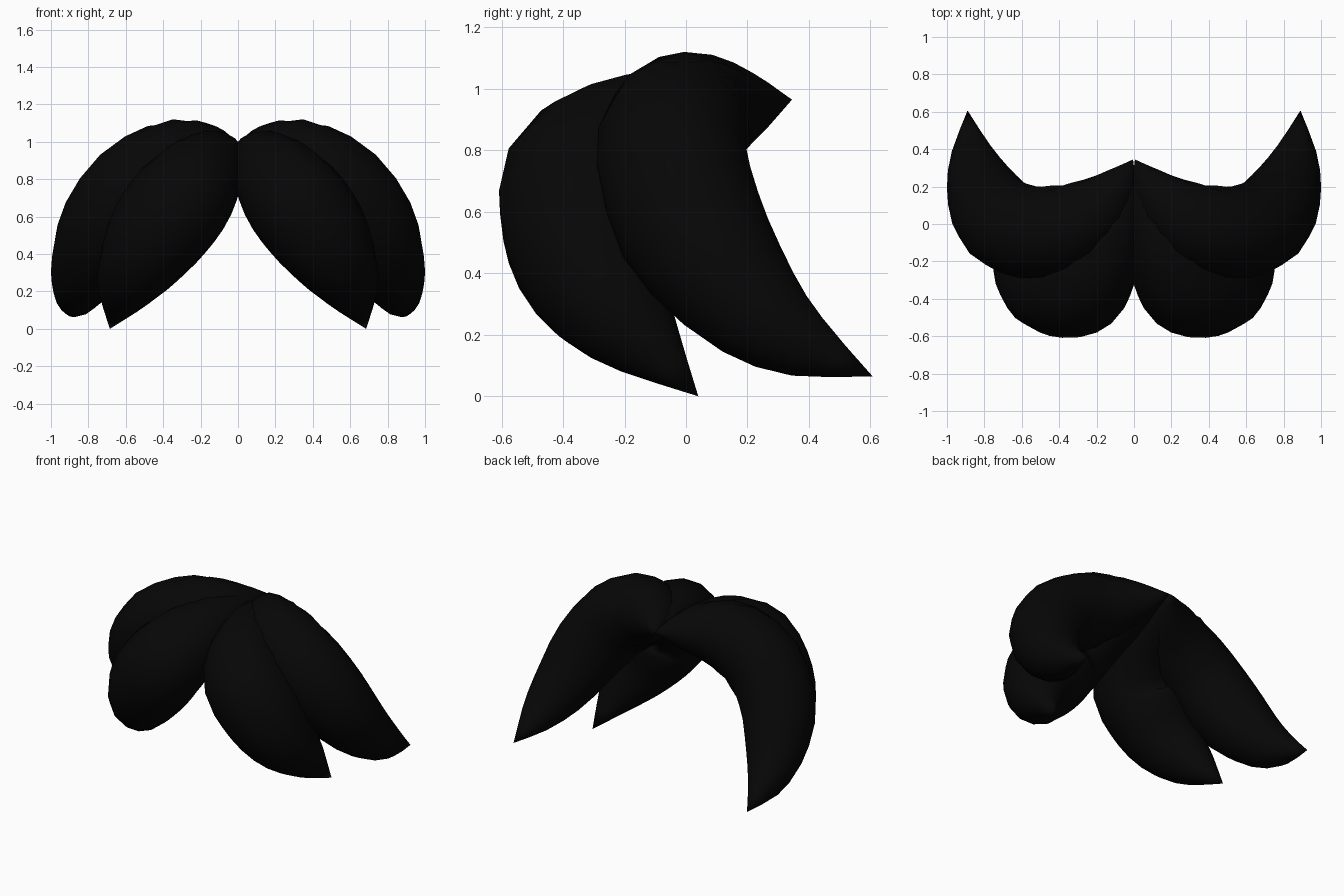
import bpy, bmesh, math
from mathutils import Vector

if "Cube" in bpy.data.objects:
    bpy.data.objects.remove(bpy.data.objects["Cube"], do_unlink=True)

black = bpy.data.materials.new("soft_black")
black.use_nodes = True
black.diffuse_color = (0.002, 0.002, 0.002, 1)
black.node_tree.nodes["Principled BSDF"].inputs["Base Color"].default_value = (0.002, 0.002, 0.002, 1)

SIDES = 14


def spline(keys, t):
    """Smooth value along the keys (x, y, z, radius), t in 0..1."""
    f = t * (len(keys) - 1)
    i = min(int(f), len(keys) - 2)
    u = f - i
    p1, p2 = Vector(keys[i]), Vector(keys[i + 1])
    p0 = Vector(keys[i - 1]) if i > 0 else 2 * p1 - p2
    p3 = Vector(keys[i + 2]) if i + 2 < len(keys) else 2 * p2 - p1
    return 0.5 * (2 * p1 + (p2 - p0) * u + (2 * p0 - 5 * p1 + 4 * p2 - p3) * u * u
                  + (3 * p1 - p0 - 3 * p2 + p3) * u ** 3)


def lock(name, keys, side, rings=18):
    """Tapered round lock swept along the keys, pointed at both ends."""
    bm = bmesh.new()
    samples = [spline(keys, i / rings) for i in range(rings + 1)]
    mirror = Vector((side, 1, 1))
    loops = []
    for i in range(1, rings):
        c, r = samples[i].xyz, max(samples[i].w, 0.01)
        tangent = (samples[i + 1].xyz - samples[i - 1].xyz).normalized()
        a = tangent.cross(Vector((1, -0.3, 0.6))).normalized()
        b = tangent.cross(a)
        ring = []
        for k in range(SIDES):
            ang = 2 * math.pi * k / SIDES
            ring.append(bm.verts.new((c + r * (a * math.cos(ang) + b * math.sin(ang))) * mirror))
        loops.append(ring)
    root = bm.verts.new(samples[0].xyz * mirror)
    tip = bm.verts.new(samples[-1].xyz * mirror)
    for k in range(SIDES):
        n = (k + 1) % SIDES
        bm.faces.new((root, loops[0][k], loops[0][n]))
        bm.faces.new((tip, loops[-1][n], loops[-1][k]))
        for r0, r1 in zip(loops, loops[1:]):
            bm.faces.new((r0[k], r1[k], r1[n], r0[n]))
    bmesh.ops.recalc_face_normals(bm, faces=bm.faces)
    for f in bm.faces:
        f.smooth = True
    mesh = bpy.data.meshes.new(name)
    bm.to_mesh(mesh)
    bm.free()
    mesh.materials.append(black)
    bpy.context.collection.objects.link(bpy.data.objects.new(name, mesh))


# Centre line and radius from the shared root to the tip
outer = [(0.005, 0.345, 0.965, 0), (0.07, 0.235, 0.952, 0.09), (0.185, 0.095, 0.932, 0.18),
         (0.35, -0.015, 0.885, 0.235), (0.565, -0.045, 0.75, 0.25), (0.725, 0.03, 0.53, 0.24),
         (0.815, 0.19, 0.315, 0.19), (0.865, 0.37, 0.175, 0.118), (0.89, 0.607, 0.065, 0)]
front = [(0.01, 0.33, 0.965, 0), (0.085, 0.09, 0.92, 0.13), (0.17, -0.14, 0.85, 0.212),
         (0.28, -0.32, 0.715, 0.268), (0.41, -0.33, 0.545, 0.27), (0.515, -0.29, 0.38, 0.23),
         (0.605, -0.17, 0.215, 0.155), (0.685, 0.04, 0.0, 0)]

for label, side in (("left", 1), ("right", -1)):
    lock(label + "_outer_lock", outer, side)
    lock(label + "_front_lock", front, side)
